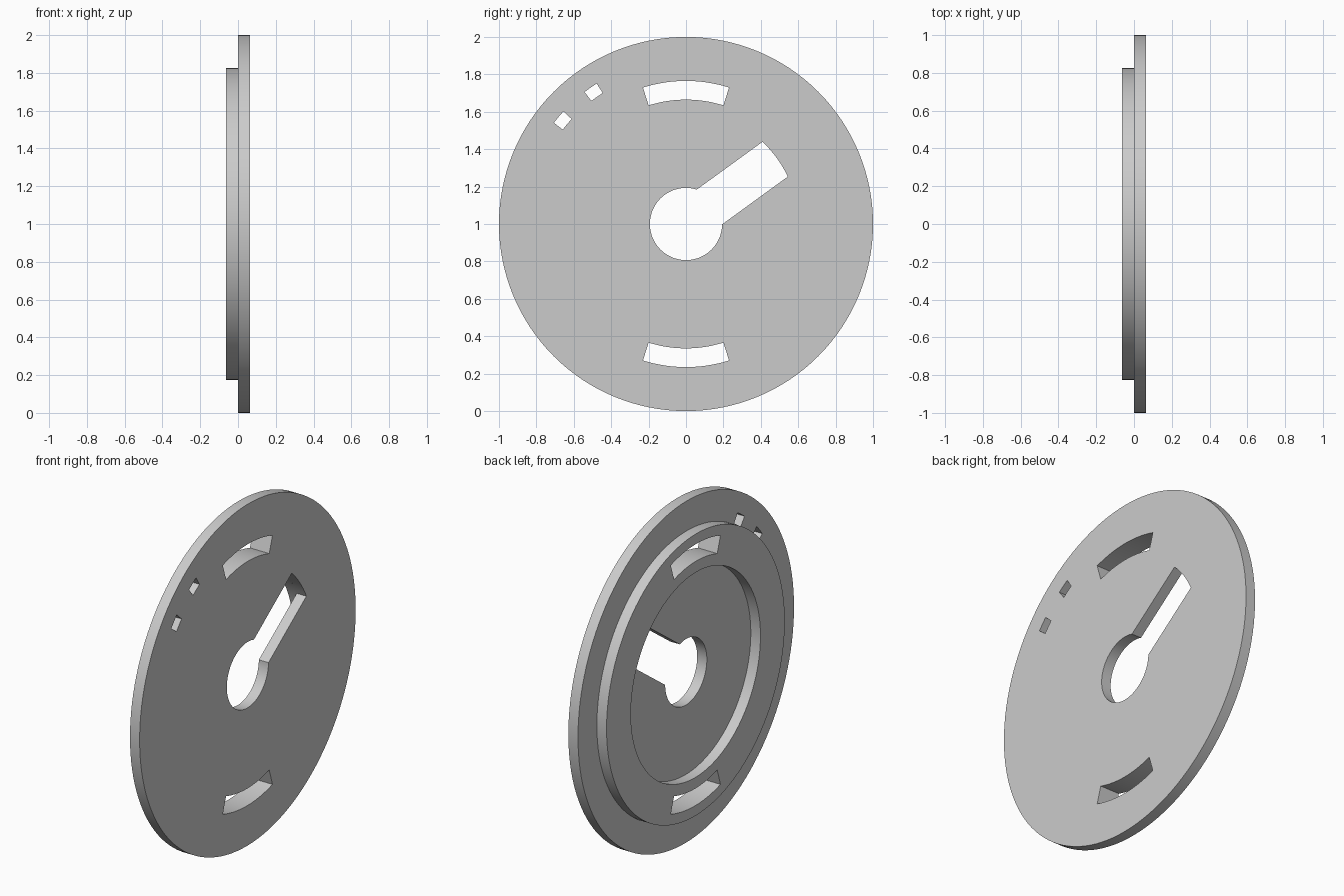
import bpy, bmesh
from math import sin, cos, asin, degrees, radians

if "Cube" in bpy.data.objects:
    bpy.data.objects.remove(bpy.data.objects["Cube"], do_unlink=True)

grey = bpy.data.materials.new("plain grey")
grey.use_nodes = True
grey.diffuse_color = (0.6, 0.6, 0.6, 1)
grey.node_tree.nodes["Principled BSDF"].inputs["Base Color"].default_value = (0.6, 0.6, 0.6, 1)

THICK = 0.0625
SLOT_R = 0.6


def arc(r, a0, a1, n):
    """Points on an arc, angles in degrees, both ends included."""
    angles = [radians(a0 + (a1 - a0) * i / n) for i in range(n + 1)]
    return [(r * cos(a), r * sin(a)) for a in angles]


def circle(r, n=128):
    return arc(r, 0, 360, n)[:-1]


def sector(r0, r1, mid, half, n):
    """Window bounded by two arcs and two radial ends."""
    return arc(r0, mid - half, mid + half, n) + arc(r1, mid + half, mid - half, n)


def keyhole(r, end_r, mid, half_width):
    """Centre hole joined to a straight slot with an arc end."""
    a = degrees(asin(half_width / r))
    b = degrees(asin(half_width / end_r))
    return arc(r, mid + a, mid + 360 - a, 80) + arc(end_r, mid - b, mid + b, 8)


def plate(name, outlines, x_mid):
    """Flat plate across x, the first outline solid and the others holes."""
    curve = bpy.data.curves.new(name, 'CURVE')
    curve.dimensions = '2D'
    curve.fill_mode = 'BOTH'
    curve.extrude = THICK / 2
    for pts in outlines:
        s = curve.splines.new('POLY')
        s.points.add(len(pts) - 1)
        for p, (u, v) in zip(s.points, pts):
            p.co = (u, v, 0, 1)
        s.use_cyclic_u = True
    ob = bpy.data.objects.new(name, curve)
    bpy.context.collection.objects.link(ob)
    ob.rotation_euler = (radians(90), 0, radians(90))
    ob.location = (x_mid, 0, 1)
    bpy.ops.object.select_all(action='DESELECT')
    ob.select_set(True)
    bpy.context.view_layer.objects.active = ob
    bpy.ops.object.convert(target='MESH')
    ob = bpy.context.object
    # weld caps to walls
    bm = bmesh.new()
    bm.from_mesh(ob.data)
    bmesh.ops.remove_doubles(bm, verts=bm.verts, dist=0.0001)
    bmesh.ops.recalc_face_normals(bm, faces=bm.faces)
    bm.to_mesh(ob.data)
    bm.free()
    ob.data.materials.clear()
    ob.data.materials.append(grey)
    bpy.ops.object.shade_smooth_by_angle(angle=radians(30))
    return ob


# Curved windows pass through both layers
windows = [sector(0.665, 0.765, mid, 17.5, 16) for mid in (90, 270)]

# Small notches near the rim
notches = [sector(0.83, 0.89, mid, 2.55, 2) for mid in (125, 140)]

# Main disc with keyhole, windows and notches
plate("disc", [circle(1), keyhole(0.193, SLOT_R, 36, 0.115)] + windows + notches, THICK / 2)

# Raised ring on the other face
plate("raised_ring", [circle(0.825), circle(SLOT_R)] + windows, -THICK / 2)
